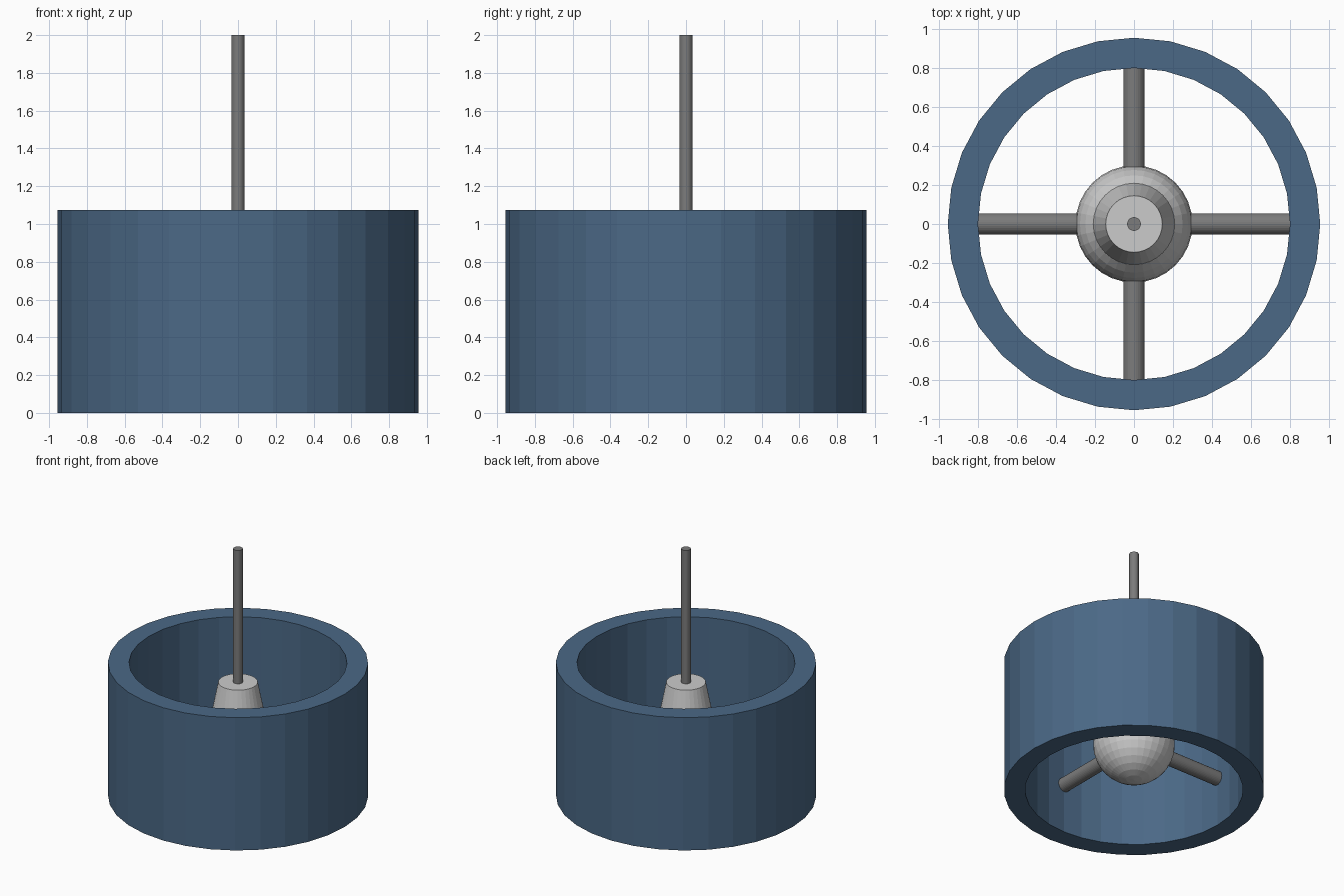
import bpy, bmesh
from math import pi, cos, sin

if "Cube" in bpy.data.objects:
    bpy.data.objects.remove(bpy.data.objects["Cube"])

SIDES = 32


def material(name, colour):
    mat = bpy.data.materials.new(name)
    mat.diffuse_color = (*colour, 1)
    mat.use_nodes = True
    mat.node_tree.nodes["Principled BSDF"].inputs["Base Color"].default_value = mat.diffuse_color
    return mat


blue = material("blue_paint", (0.07, 0.14, 0.24))
dark = material("dark_grey", (0.2, 0.2, 0.2))


def cylinder(name, r, length, loc, rot=(0, 0, 0), mat=None):
    bpy.ops.mesh.primitive_cylinder_add(vertices=SIDES, radius=r, depth=length,
                                        location=loc, rotation=rot)
    obj = bpy.context.object
    obj.name = name
    if mat:
        obj.data.materials.append(mat)
    return obj


def tube(name, r_out, r_in, z0, z1, mat):
    bm = bmesh.new()
    profile = [(r_out, z0), (r_out, z1), (r_in, z1), (r_in, z0)]
    rings = [[bm.verts.new((r * cos(2 * pi * i / SIDES), r * sin(2 * pi * i / SIDES), z))
              for i in range(SIDES)] for r, z in profile]
    for k in range(4):
        a, b = rings[k], rings[(k + 1) % 4]
        for i in range(SIDES):
            j = (i + 1) % SIDES
            bm.faces.new((a[i], a[j], b[j], b[i]))
    bmesh.ops.recalc_face_normals(bm, faces=bm.faces)
    mesh = bpy.data.meshes.new(name)
    bm.to_mesh(mesh)
    bm.free()
    mesh.materials.append(mat)
    obj = bpy.data.objects.new(name, mesh)
    bpy.context.collection.objects.link(obj)
    return obj


# Open ring shroud
tube("outer_ring", 0.955, 0.80, 0, 1.075, blue)

# Ball hub with a tapered collar on top
HUB_Z = 0.385
bpy.ops.mesh.primitive_uv_sphere_add(segments=SIDES, ring_count=16, radius=0.30,
                                     location=(0, 0, HUB_Z))
bpy.context.object.name = "hub_ball"
bpy.ops.mesh.primitive_cone_add(vertices=SIDES, radius1=0.215, radius2=0.145,
                                depth=0.35, location=(0, 0, 0.745))
bpy.context.object.name = "hub_collar"

# Crossed spokes joining the hub to the ring
cylinder("spoke_side_to_side", 0.055, 1.61, (0, 0, HUB_Z + 0.01), (0, pi / 2, 0), dark)
cylinder("spoke_front_to_back", 0.055, 1.61, (0, 0, HUB_Z + 0.01), (pi / 2, 0, 0), dark)

# Upright shaft
cylinder("shaft", 0.035, 1.10, (0, 0, 1.45), mat=dark)
